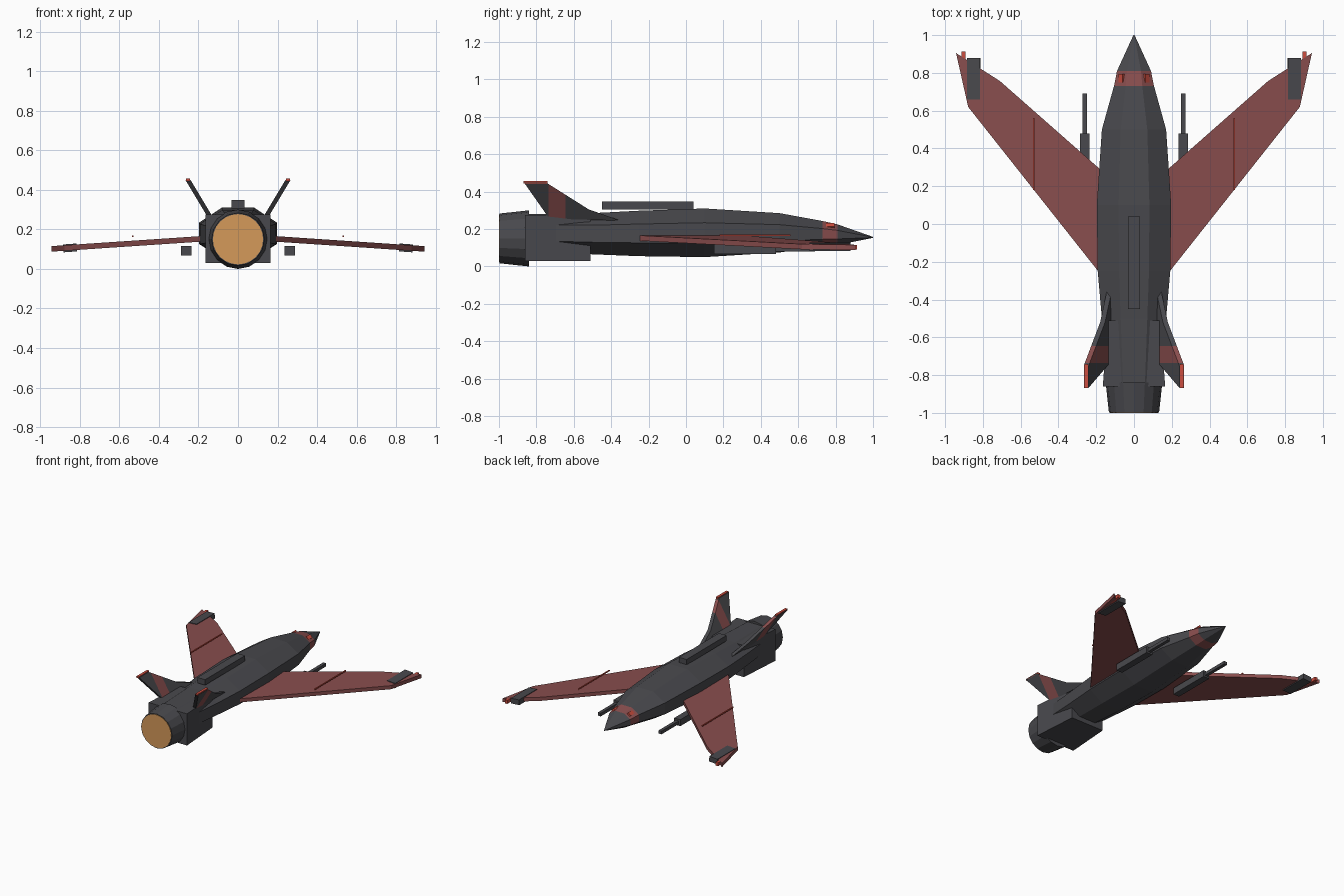
import bpy, bmesh, math
from mathutils import Matrix, Vector

if "Cube" in bpy.data.objects:
    bpy.data.objects.remove(bpy.data.objects["Cube"])


def material(name, rgb):
    m = bpy.data.materials.new(name)
    m.diffuse_color = (*rgb, 1)
    m.use_nodes = True
    m.node_tree.nodes["Principled BSDF"].inputs["Base Color"].default_value = m.diffuse_color
    return m


GREY = material("dark_grey", (0.066, 0.066, 0.074))
MAROON = material("dull_red", (0.25, 0.075, 0.075))
RED = material("bright_red", (0.6, 0.075, 0.05))
ORANGE = material("engine_orange", (0.66, 0.32, 0.10))


def finish(name, bm, *mats):
    bmesh.ops.recalc_face_normals(bm, faces=bm.faces[:])
    me = bpy.data.meshes.new(name)
    bm.to_mesh(me)
    bm.free()
    for m in mats:
        me.materials.append(m)
    ob = bpy.data.objects.new(name, me)
    bpy.context.collection.objects.link(ob)
    return ob


def loft(rings):
    """Skin equal-length rings of points and cap both ends."""
    bm = bmesh.new()
    loops = [[bm.verts.new(p) for p in r] for r in rings]
    n = len(loops[0])
    for a, b in zip(loops, loops[1:]):
        for i in range(n):
            j = (i + 1) % n
            bm.faces.new((a[i], a[j], b[j], b[i]))
    bm.faces.new(loops[0])
    bm.faces.new(loops[-1])
    return bm


def box(name, x, y, z, mat, tilt=0):
    """Box from (min, max) ranges, tilted about its own y axis."""
    c = Vector([(r[0] + r[1]) / 2 for r in (x, y, z)])
    size = [r[1] - r[0] for r in (x, y, z)]
    bm = bmesh.new()
    bmesh.ops.create_cube(bm, size=1, matrix=Matrix.Translation(c)
                          @ Matrix.Rotation(tilt, 4, 'Y')
                          @ Matrix.Diagonal((*size, 1)))
    return finish(name, bm, mat)


def circle(y, r, n=16, z=0.15):
    return [(r * math.sin(2 * math.pi * i / n), y, z + r * math.cos(2 * math.pi * i / n))
            for i in range(n)]


# Octagonal fuselage: y, half width, bottom, top
SECTIONS = [(1.0, 0.003, 0.153, 0.158), (0.81, 0.09, 0.115, 0.225),
            (0.73, 0.106, 0.105, 0.243), (0.5, 0.17, 0.075, 0.285),
            (0.1, 0.197, 0.05, 0.31), (-0.25, 0.192, 0.055, 0.298),
            (-0.5, 0.17, 0.065, 0.285), (-0.85, 0.14, 0.08, 0.28)]
K = math.tan(math.pi / 8)
OCT = [(1, K), (K, 1), (-K, 1), (-1, K), (-1, -K), (-K, -1), (K, -1), (1, -K)]
bm = loft([[(u * w, y, (b + t) / 2 + v * (t - b) / 2) for u, v in OCT]
           for y, w, b, t in SECTIONS])
# painted nose band
for f in bm.faces:
    f.material_index = int(0.73 < f.calc_center_median().y < 0.81)
finish("fuselage", bm, GREY, MAROON)

# Engine housing, nozzle and glow
finish("engine_housing", loft([[(-w, y, 0.03), (w, y, 0.03), (w, y, 0.275), (-w, y, 0.275)]
                               for y, w in ((-0.51, 0.14), (-0.86, 0.165))]), GREY)
finish("nozzle", loft([circle(-0.84, 0.15), circle(-0.997, 0.133)]), GREY)
finish("engine_glow", loft([circle(-0.99, 0.127, 24), circle(-1.0, 0.127, 24)]), ORANGE)

# Spine fairing
box("spine_fairing", (-0.033, 0.033), (-0.45, 0.04), (0.305, 0.348), GREY)

WING = [(0.15, 0.264), (0.71, 0.757), (0.942, 0.905), (0.878, 0.62), (0.15, -0.30)]
FIN = [(-0.35, 0.245), (-0.52, 0.305), (-0.75, 0.45), (-0.867, 0.45), (-0.73, 0.255)]

for s, side in ((1, "right"), (-1, "left")):
    def span(a, b):
        return (min(s * a, s * b), max(s * a, s * b))

    # Forward-swept drooping wing
    finish("wing_" + side, loft([[(s * x, y, 0.151 - 0.067 * (x - 0.2) + h) for x, y in WING]
                                 for h in (-0.014, 0.014)]), MAROON)
    box("wing_strip_" + side, span(0.527, 0.535), (0.18, 0.56), (0.162, 0.17), RED)
    box("tip_pod_" + side, span(0.815, 0.884), (0.66, 0.88), (0.086, 0.126), GREY, s * 0.067)
    box("tip_light_" + side, span(0.893, 0.914), (0.82, 0.914), (0.09, 0.116), RED)

    # Guns under the wings
    box("gun_body_" + side, span(0.235, 0.287), (0.15, 0.48), (0.067, 0.117), GREY)
    box("gun_barrel_" + side, span(0.248, 0.273), (0.47, 0.69), (0.08, 0.104), GREY)

    # Canted tail fin with a painted stripe
    bm = loft([[(s * (0.13 + 0.6 * (z - 0.245) + h), y, z) for y, z in FIN]
               for h in (-0.013, 0.013)])
    for y in (-0.735, -0.645):
        bmesh.ops.bisect_plane(bm, geom=bm.verts[:] + bm.edges[:] + bm.faces[:],
                               plane_co=(0, y, 0), plane_no=(0, 1, 0))
    for f in bm.faces:
        f.material_index = int(-0.735 < f.calc_center_median().y < -0.645)
    finish("tail_fin_" + side, bm, GREY, MAROON)
    box("fin_tip_" + side, span(0.243, 0.263), (-0.868, -0.74), (0.444, 0.456), RED)

    # Nose sensor
    box("nose_sensor_" + side, span(0.052, 0.08), (0.748, 0.795), (0.208, 0.226), RED, s * 0.75)
